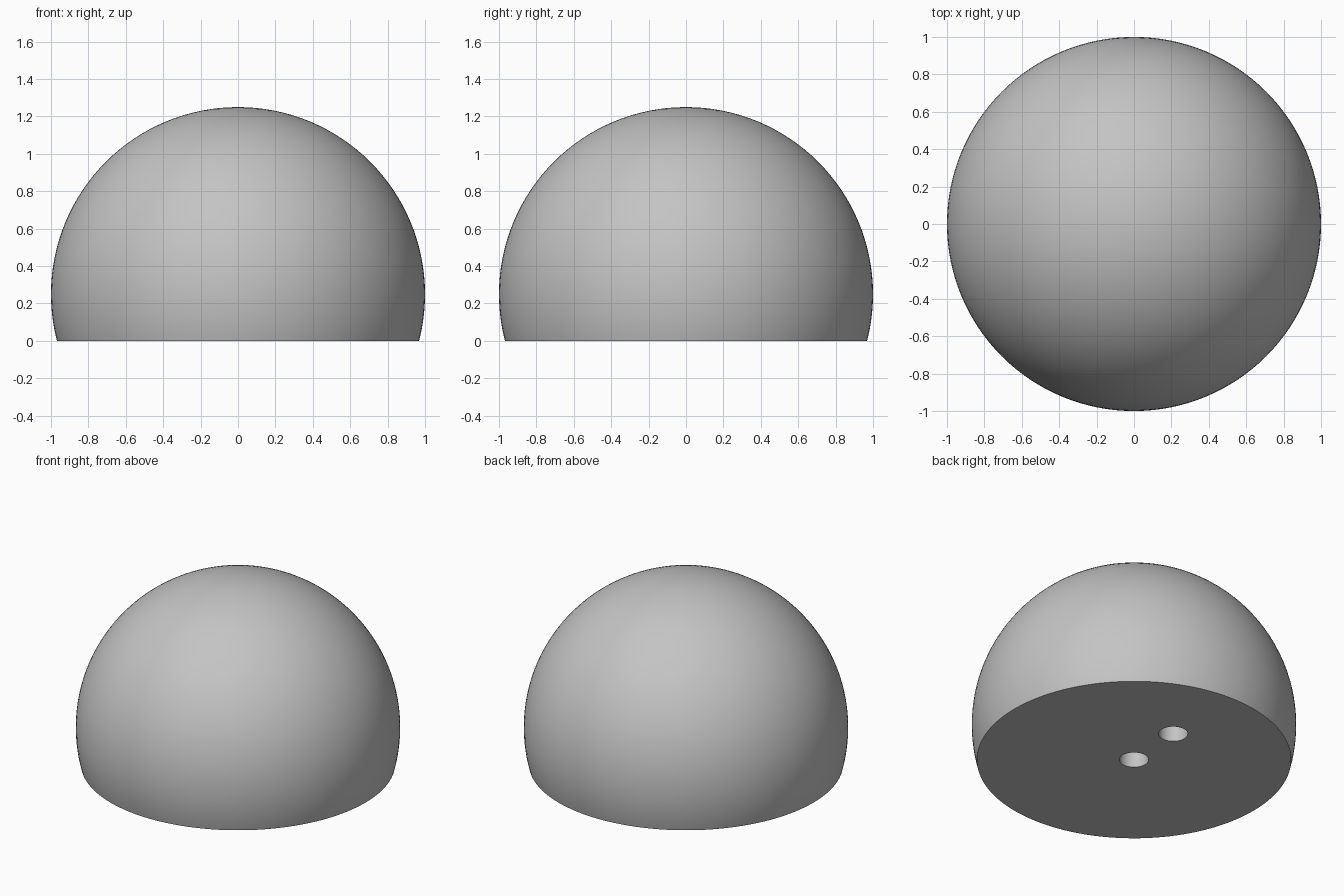
import bpy
import bmesh
import math
from mathutils import Vector

cube = bpy.data.objects.get("Cube")
if cube:
    bpy.data.objects.remove(cube, do_unlink=True)

CENTRE_Z = 0.25
HOLE_RADIUS, HOLE_DEPTH = 0.09, 0.3

grey = bpy.data.materials.new("plain grey")
grey.use_nodes = True
colour = (0.55, 0.55, 0.55, 1)
grey.diffuse_color = colour
grey.node_tree.nodes["Principled BSDF"].inputs["Base Color"].default_value = colour


def add_object(name, bm):
    mesh = bpy.data.meshes.new(name)
    bm.to_mesh(mesh)
    bm.free()
    mesh.materials.append(grey)
    obj = bpy.data.objects.new(name, mesh)
    bpy.context.collection.objects.link(obj)
    return obj


# Dome: a sphere cut flat below its equator
bm = bmesh.new()
bmesh.ops.create_uvsphere(bm, u_segments=128, v_segments=64, radius=1)
bmesh.ops.translate(bm, verts=bm.verts, vec=(0, 0, CENTRE_Z))
cut = bmesh.ops.bisect_plane(bm, geom=bm.verts[:] + bm.edges[:] + bm.faces[:],
                             plane_co=(0, 0, 0), plane_no=(0, 0, 1), clear_inner=True)
rim = [e for e in cut["geom_cut"] if isinstance(e, bmesh.types.BMEdge)]
bmesh.ops.contextual_create(bm, geom=rim)
bmesh.ops.recalc_face_normals(bm, faces=bm.faces)
dome = add_object("dome", bm)
bpy.context.view_layer.objects.active = dome
dome.select_set(True)

# Blind holes drilled into the flat base: one central, one toward the back
for name, x, y in (("centre_hole", 0, 0), ("back_hole", 0.02, 0.4)):
    bm = bmesh.new()
    bmesh.ops.create_cone(bm, cap_ends=True, segments=48, radius1=HOLE_RADIUS,
                          radius2=HOLE_RADIUS, depth=2 * HOLE_DEPTH)
    bmesh.ops.translate(bm, verts=bm.verts, vec=Vector((x, y, 0)))
    cutter = add_object(name, bm)
    cutter.hide_render = True
    drill = dome.modifiers.new(name, "BOOLEAN")
    drill.operation = "DIFFERENCE"
    drill.solver = "EXACT"
    drill.object = cutter
    bpy.ops.object.modifier_apply(modifier=drill.name)
    bpy.data.objects.remove(cutter, do_unlink=True)

bpy.ops.object.shade_smooth_by_angle(angle=math.radians(35))
